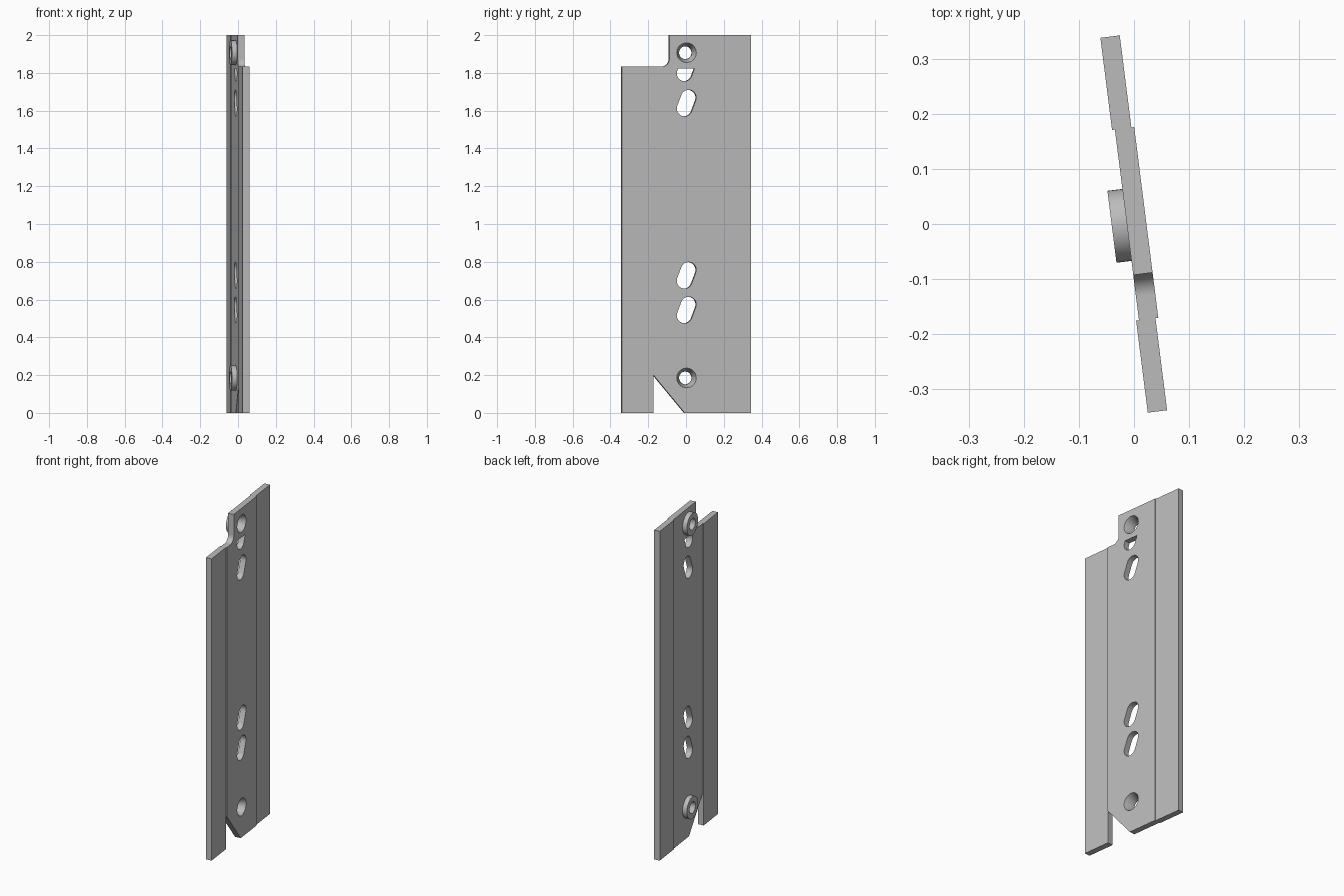
import bpy, bmesh, math
from mathutils import Matrix

if "Cube" in bpy.data.objects:
    bpy.data.objects.remove(bpy.data.objects["Cube"])

TILT = math.radians(7.2)      # the plate is turned slightly about the vertical
THICK = 0.0355
STRIP_V, MID_V = -0.0182, -0.013   # left faces of side strips and middle panel
SEAM, EDGE = 0.175, 0.344

grey = bpy.data.materials.new("plain grey")
grey.diffuse_color = (0.5, 0.5, 0.5, 1)
grey.use_nodes = True
grey.node_tree.nodes["Principled BSDF"].inputs["Base Color"].default_value = grey.diffuse_color


def make_object(name, bm):
    bmesh.ops.recalc_face_normals(bm, faces=bm.faces)
    mesh = bpy.data.meshes.new(name)
    bm.to_mesh(mesh)
    bm.free()
    mesh.materials.append(grey)
    ob = bpy.data.objects.new(name, mesh)
    bpy.context.collection.objects.link(ob)
    return ob


def prism(name, outline, v0, v1):
    """Extrude a (y, z) outline along x."""
    bm = bmesh.new()
    face = bm.faces.new([bm.verts.new((v0, y, z)) for y, z in outline])
    ext = bmesh.ops.extrude_face_region(bm, geom=[face])
    verts = [g for g in ext["geom"] if isinstance(g, bmesh.types.BMVert)]
    bmesh.ops.translate(bm, vec=(v1 - v0, 0, 0), verts=verts)
    return make_object(name, bm)


def cone(name, z, v0, r0, v1, r1):
    """Round body along x with radius r0 at v0 and r1 at v1."""
    bm = bmesh.new()
    m = Matrix.Translation(((v0 + v1) / 2, 0, z)) @ Matrix.Rotation(math.pi / 2, 4, 'Y')
    bmesh.ops.create_cone(bm, cap_ends=True, segments=48, radius1=r0, radius2=r1,
                          depth=v1 - v0, matrix=m)
    return make_object(name, bm)


def combine(target, tool, operation):
    mod = target.modifiers.new("cut", 'BOOLEAN')
    mod.operation, mod.object, mod.solver = operation, tool, 'EXACT'
    bpy.context.view_layer.objects.active = target
    bpy.ops.object.modifier_apply(modifier=mod.name)
    bpy.data.objects.remove(tool)


def arc(cy, cz, r, a0, a1, n=14):
    return [(cy + r * math.cos(math.radians(a0 + (a1 - a0) * i / n)),
             cz + r * math.sin(math.radians(a0 + (a1 - a0) * i / n))) for i in range(n + 1)]


# Side strips
front = prism("front_strip", [(-EDGE, 0), (-SEAM, 0), (-SEAM, 1.833), (-EDGE, 1.833)],
              STRIP_V, STRIP_V + THICK)
back = prism("back_strip", [(SEAM, 0), (EDGE, 0), (EDGE, 2), (SEAM, 2)],
             STRIP_V, STRIP_V + THICK)

# Middle panel with slanted lower corner and filleted upper notch
outline = [(-0.01, 0), (SEAM, 0), (SEAM, 2), (-0.092, 2)]
outline += arc(-0.132, 1.873, 0.04, 0, -90)
outline += [(-SEAM, 1.833), (-SEAM, 0.198)]
panel = prism("middle_panel", outline, MID_V, MID_V + THICK)

# Screw bosses on the left face, with tapered holes
for z in (0.185, 1.907):
    combine(panel, cone("boss", z, -0.0405, 0.066, 0.0, 0.066), 'UNION')
for z in (0.185, 1.907):
    combine(panel, cone("hole", z, -0.06, 0.034, 0.01, 0.034), 'DIFFERENCE')
    combine(panel, cone("taper", z, -0.022, 0.034, 0.0235, 0.0525), 'DIFFERENCE')

# Slanted slots
R, LEAN = 0.041, 20
for z in (0.475, 0.658, 1.57):
    shape = arc(-0.011, z + R, R, 180 - LEAN, 360 - LEAN)
    shape += arc(0.011, z + 0.14 - R, R, -LEAN, 180 - LEAN)
    combine(panel, prism("slot", shape, -0.06, 0.06), 'DIFFERENCE')

# Cut-off slot under the upper boss
top = 1.824
shape = arc(-0.011, 1.756 + R, R, 180 - LEAN, 360 - LEAN)
slope = math.tan(math.radians(LEAN))
for y, z in (shape[-1], shape[0]):
    shape.append((y + (top - z) * slope, top))
combine(panel, prism("short_slot", shape, -0.06, 0.06), 'DIFFERENCE')

# Turn everything about the vertical and smooth the round walls
for ob in (front, back, panel):
    ob.data.transform(Matrix.Rotation(TILT, 4, 'Z'))
bpy.ops.object.select_all(action='DESELECT')
panel.select_set(True)
bpy.context.view_layer.objects.active = panel
bpy.ops.object.shade_smooth_by_angle(angle=math.radians(25))
